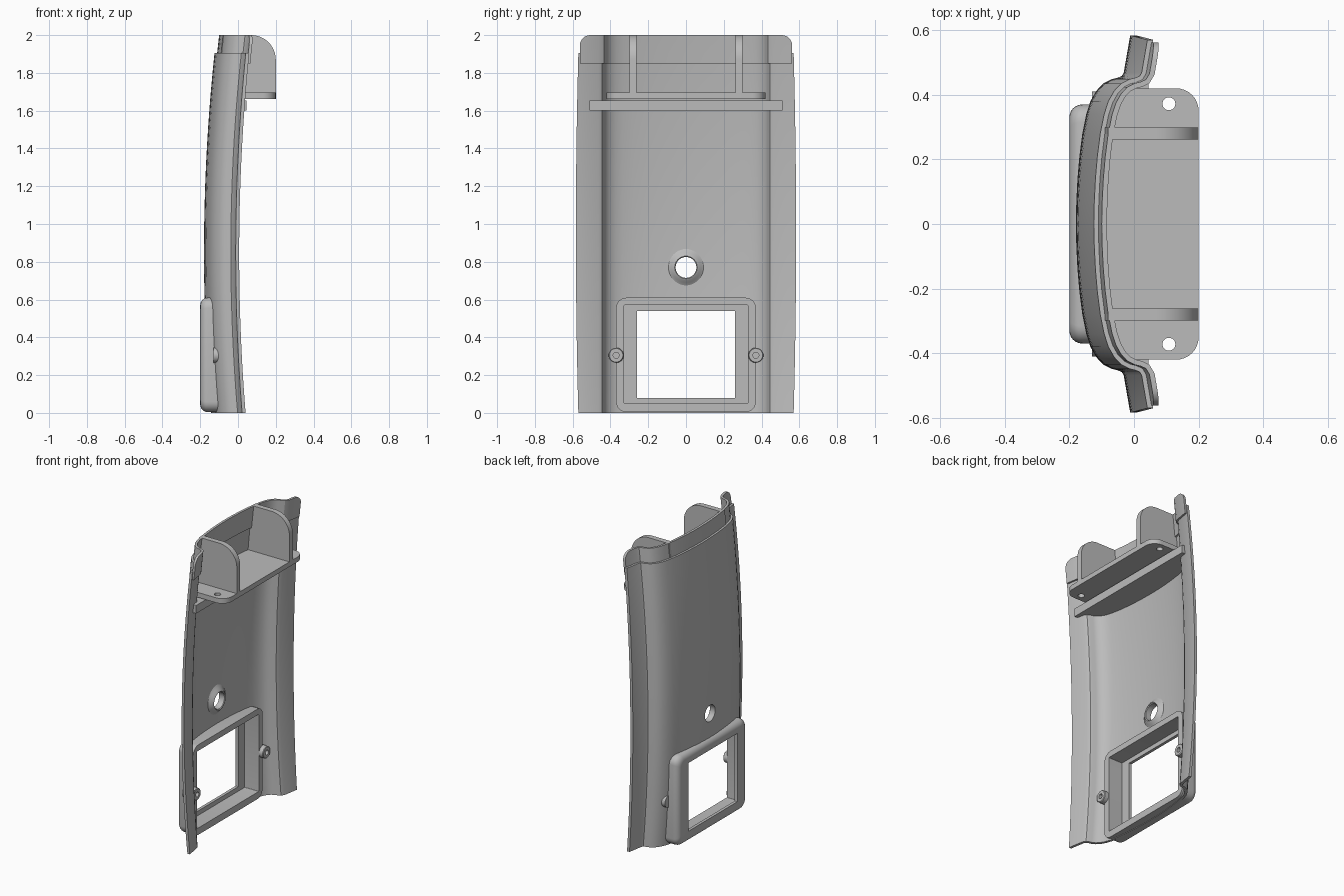
import bpy, bmesh, math

if "Cube" in bpy.data.objects:
    bpy.data.objects.remove(bpy.data.objects["Cube"])

grey = bpy.data.materials.new("moulded grey")
grey.use_nodes = True
grey.diffuse_color = (0.5, 0.5, 0.5, 1)
grey.node_tree.nodes["Principled BSDF"].inputs["Base Color"].default_value = (0.5, 0.5, 0.5, 1)


def make(name, verts, faces):
    me = bpy.data.meshes.new(name)
    me.from_pydata(verts, [], faces)
    bm = bmesh.new()
    bm.from_mesh(me)
    bmesh.ops.recalc_face_normals(bm, faces=bm.faces)
    bm.to_mesh(me)
    bm.free()
    me.materials.append(grey)
    ob = bpy.data.objects.new(name, me)
    bpy.context.collection.objects.link(ob)
    return ob


def loft(name, loops, closed=False):
    """Bridge equal-length vertex loops; closed joins the last loop to the first."""
    n, m = len(loops[0]), len(loops)
    faces = []
    for r in range(m if closed else m - 1):
        a, b = r * n, (r + 1) % m * n
        faces += [(a + i, a + (i + 1) % n, b + (i + 1) % n, b + i) for i in range(n)]
    if not closed:  # strip caps, pairing the two sides of the wall
        for a in (0, (m - 1) * n):
            faces += [(a + i, a + i + 1, a + n - 2 - i, a + n - 1 - i) for i in range(n // 2 - 1)]
    return make(name, [v for l in loops for v in l], faces)


def prism(name, pts, lo, hi, axis):
    """Extrude a 2D outline along y (outline in x, z) or z (outline in x, y)."""
    place = (lambda p, d: (p[0], d, p[1])) if axis == "y" else (lambda p, d: (p[0], p[1], d))
    n = len(pts)
    faces = [tuple(range(n)), tuple(range(n, 2 * n))]
    faces += [(i, (i + 1) % n, n + (i + 1) % n, n + i) for i in range(n)]
    return make(name, [place(p, d) for d in (lo, hi) for p in pts], faces)


def lathe(name, prof, y, z, n=40):
    """Turn a closed (radius, x) outline about an axis along x."""
    loops = []
    for i in range(n):
        a = 2 * math.pi * i / n
        loops.append([(x, y + r * math.cos(a), z + r * math.sin(a)) for r, x in prof])
    return loft(name, loops, True)


def arc(cx, cy, r, a0, a1, n=8):
    return [(cx + r * math.cos(math.radians(a0 + (a1 - a0) * i / n)),
             cy + r * math.sin(math.radians(a0 + (a1 - a0) * i / n))) for i in range(n + 1)]


def cut(ob, cutter):
    mod = ob.modifiers.new("cut", "BOOLEAN")
    mod.operation, mod.solver, mod.object = "DIFFERENCE", "EXACT", cutter
    bpy.context.view_layer.objects.active = ob
    bpy.ops.object.modifier_apply(modifier=mod.name)
    bpy.data.objects.remove(cutter)


# Half cross-section of the panel (x, y): centre, rounded side, splayed flange
HALF = [(-.18, 0), (-.1785, .07), (-.175, .14), (-.169, .21), (-.16, .28), (-.148, .34),
        (-.135, .38), (-.117, .412), (-.095, .435), (-.07, .448), (-.05, .453),
        (-.038, .458), (-.032, .468), (-.012, .583)]


def section(z, t, ymax):
    """Cross-section at height z, offset inward by t, cut off at ymax."""
    half = []
    for i, (x, y) in enumerate(HALF):
        p = HALF[i - 1] if i else (HALF[1][0], -HALF[1][1])
        q = HALF[min(i + 1, len(HALF) - 1)]
        dx, dy = q[0] - p[0], q[1] - p[1]
        l = math.hypot(dx, dy)
        half.append((x + t * dy / l, y - t * dx / l))
    out = []
    for i, (x, y) in enumerate(half):
        last = i == len(half) - 1
        if y > ymax or (last and y < ymax):
            px, py = half[i - 1]
            f = (ymax - py) / (y - py)
            out.append((px + (x - px) * f, ymax))
            break
        out.append((x, y))
    bow = .05 * (z - .85) ** 2
    right = [(x + bow, y) for x, y in out]
    return [(x, -y) for x, y in reversed(right[1:])] + right


def shell(name, zs, t0, t1, width):
    loops = []
    for z in zs:
        ring = section(z, t0, width(z)) + section(z, t1, width(z))[::-1]
        loops.append([(x, y, z) for x, y in ring])
    return loft(name, loops)


# Curved main panel with window and round hole
panel = shell("main_panel", [1.905 * i / 30 for i in range(31)], 0, .018,
              lambda z: .583 - .013 * ((z - .95) / .95) ** 2)
cut(panel, prism("window_cutter", [(-.4, .03), (.2, .03), (.2, .59), (-.4, .59)], -.35, .35, "y"))
bm = bmesh.new()
bmesh.ops.create_cone(bm, cap_ends=True, segments=40, radius1=.055, radius2=.055, depth=.6)
for v in bm.verts:
    v.co = (v.co.z, v.co.x, v.co.y + .77)
me = bpy.data.meshes.new("hole_cutter")
bm.to_mesh(me)
bm.free()
hole = bpy.data.objects.new("hole_cutter", me)
bpy.context.collection.objects.link(hole)
cut(panel, hole)

# Top lip, set inside the panel, with rounded upper corners
R = .055
lip_z = [1.85, 1.9, 1.945] + [1.945 + R * math.sin(math.radians(a)) for a in (15, 30, 45, 60, 75, 90)]
shell("top_lip", lip_z, .014, .03,
      lambda z: .562 - (R - math.sqrt(max(0, R * R - max(0, z - 1.945) ** 2))))

# Flared rim round the hole, on the inside
lathe("hole_rim", [(.055, -.179), (.055, -.14), (.06, -.136), (.068, -.139),
                   (.08, -.152), (.102, -.164), (.102, -.17)], 0, .77)


# Window surround: one closed loft through rounded rectangles
def rect(x, hw, z0, z1, r):
    pts = []
    for cy, cz, a in ((hw - r, z1 - r, 0), (r - hw, z1 - r, 90), (r - hw, z0 + r, 180), (hw - r, z0 + r, 270)):
        pts += arc(cy, cz, r, a, a + 90, 6)
    return [(x, y, z) for y, z in pts]


loops = [rect(-.075, .37, .004, .61, .055)]
for i in range(7):
    a = math.radians(15 * i)
    d = .04 * (1 - math.cos(a))
    loops.append(rect(-.16 - .04 * math.sin(a), .37 - d, .004 + d, .61 - d, .055 - d * .5))
loops += [rect(-.2, .26, .08, .54, .002), rect(-.18, .26, .08, .54, .002),
          rect(-.18, .328, .05, .57, .004), rect(-.075, .328, .05, .57, .004)]
loft("window_surround", loops, True)

# Screw bosses beside the window
for s, side in ((1, "left"), (-1, "right")):
    lathe("screw_boss_" + side, [(.001, -.13), (.04, -.13), (.04, -.048), (.036, -.044), (.016, -.044),
                                 (.016, -.07), (.001, -.07)], s * .37, .305, 28)

# Cross rib bridging the panel beneath the shelf
rib = section(1.63, .009, .51)
prism("cross_rib", rib + [(.045, .51), (.045, -.51)], 1.6, 1.655, "z")

# Mounting shelf with two holes
shelf = prism("mounting_shelf", section(1.68, .009, .42) + arc(.13, .35, .07, 90, 0)
              + arc(.13, -.35, .07, 0, -90), 1.662, 1.695, "z")
for s in (1, -1):
    cut(shelf, prism("screw_cutter", arc(.108, s * .372, .02, 0, 345, 23), 1.6, 1.8, "z"))

# Upright gussets on the shelf
side = [(-.115, 1.68), (.2, 1.68)] + arc(.07, 1.87, .13, 0, 90, 12) + [(-.08, 2.0)]
for s, word in ((1, "left"), (-1, "right")):
    prism("gusset_" + word, side, s * .28 - .018, s * .28 + .018, "y")

# Smooth curved faces, keep edges crisp
bpy.ops.object.select_all(action="DESELECT")
for ob in bpy.context.collection.objects:
    if ob.type == "MESH":
        ob.select_set(True)
        bpy.context.view_layer.objects.active = ob
bpy.ops.object.shade_smooth_by_angle(angle=math.radians(32))
